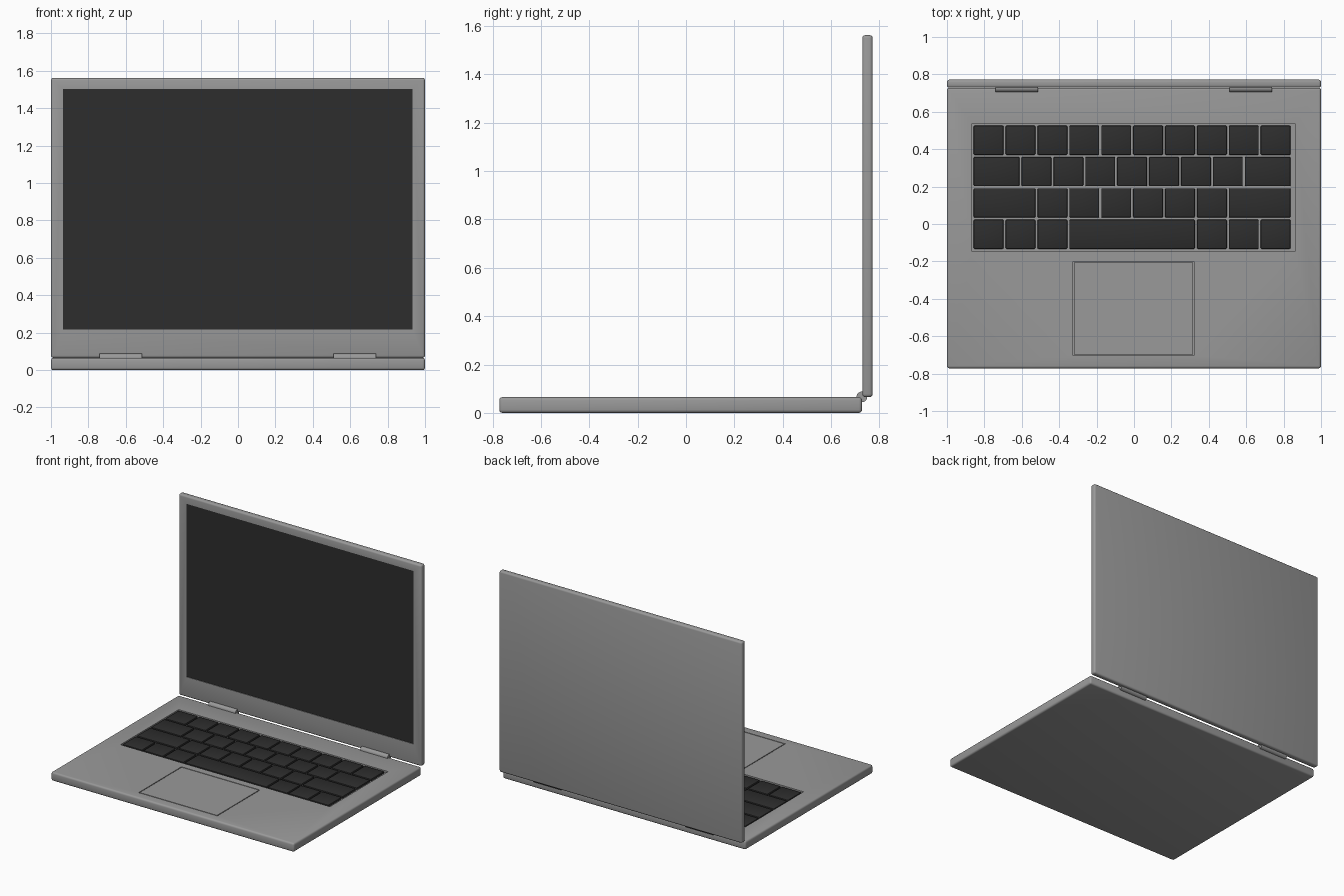
import bpy, bmesh, math
from mathutils import Matrix

old = bpy.data.objects.get("Cube")
if old:
    bpy.data.objects.remove(old, do_unlink=True)


def material(name, value):
    m = bpy.data.materials.new(name)
    m.use_nodes = True
    color = (value, value, value, 1)
    m.diffuse_color = color
    m.node_tree.nodes["Principled BSDF"].inputs["Base Color"].default_value = color
    return m


ALUMINIUM = material("aluminium grey", 0.32)
BLACK = material("soft black", 0.027)


def finish(name, bm, mat):
    mesh = bpy.data.meshes.new(name)
    bm.to_mesh(mesh)
    bm.free()
    mesh.materials.append(mat)
    ob = bpy.data.objects.new(name, mesh)
    bpy.context.collection.objects.link(ob)
    return ob


def box(name, x, y, z, mat, bevel=0, segments=3):
    """Box from (min, max) spans, with optional rounded edges."""
    bm = bmesh.new()
    bmesh.ops.create_cube(bm, size=1)
    for v in bm.verts:
        v.co = [lo + (c + 0.5) * (hi - lo) for c, (lo, hi) in zip(v.co, (x, y, z))]
    if bevel:
        bmesh.ops.bevel(bm, geom=bm.edges[:], offset=bevel, segments=segments,
                        profile=0.5, affect='EDGES')
    return finish(name, bm, mat)


def activate(ob):
    bpy.ops.object.select_all(action='DESELECT')
    ob.select_set(True)
    bpy.context.view_layer.objects.active = ob


def smooth(ob):
    activate(ob)
    bpy.ops.object.shade_smooth_by_angle(angle=math.radians(35))


def carve(ob, x, y, z):
    """Cut a rectangular pocket out of an object."""
    cutter = box("pocket_cutter", x, y, z, ALUMINIUM)
    mod = ob.modifiers.new("pocket", 'BOOLEAN')
    mod.operation = 'DIFFERENCE'
    mod.solver = 'EXACT'
    mod.object = cutter
    activate(ob)
    bpy.ops.object.modifier_apply(modifier=mod.name)
    bpy.data.objects.remove(cutter, do_unlink=True)


DECK = 0.065

# Base with keyboard well and trackpad pocket
base = box("base", (-1, 1), (-0.772, 0.728), (0, DECK), ALUMINIUM, 0.013)
carve(base, (-0.865, 0.86), (-0.147, 0.537), (DECK - 0.015, DECK + 0.1))
carve(base, (-0.326, 0.322), (-0.704, -0.2), (DECK - 0.012, DECK + 0.1))
smooth(base)

# Trackpad, leaving a fine groove around it
box("trackpad", (-0.32, 0.316), (-0.698, -0.206), (DECK - 0.02, DECK), ALUMINIUM)

# Lid with recessed display
lid = box("lid", (-1, 1), (0.729, 0.772), (DECK, 1.562), ALUMINIUM, 0.013)
carve(lid, (-0.936, 0.934), (0.6, 0.737), (0.216, 1.504))
smooth(lid)
box("display", (-0.936, 0.934), (0.733, 0.74), (0.216, 1.504), BLACK)

# Keys: widths in key units, back row first
UNIT, ROW, GAP = 0.1705, 0.1675, 0.011
rows = [[1] * 10,
        [1.5] + [1] * 7 + [1.5],
        [2] + [1] * 6 + [2],
        [1] * 3 + [4] + [1] * 3]
for r, widths in enumerate(rows):
    x, top = -0.857, 0.526 - r * ROW
    for k, w in enumerate(widths):
        key = box(f"key_{r + 1}_{k + 1}", (x, x + w * UNIT - GAP),
                  (top - ROW + GAP, top), (DECK - 0.02, DECK), BLACK, 0.006, 2)
        smooth(key)
        x += w * UNIT

# Hinge barrels
for side, cx in (("right", -0.627), ("left", 0.624)):
    bm = bmesh.new()
    bmesh.ops.create_cone(bm, cap_ends=True, segments=24, radius1=0.022,
                          radius2=0.022, depth=0.225,
                          matrix=Matrix.Translation((cx, 0.727, DECK + 0.001))
                          @ Matrix.Rotation(math.pi / 2, 4, 'Y'))
    smooth(finish(f"{side}_hinge", bm, ALUMINIUM))
